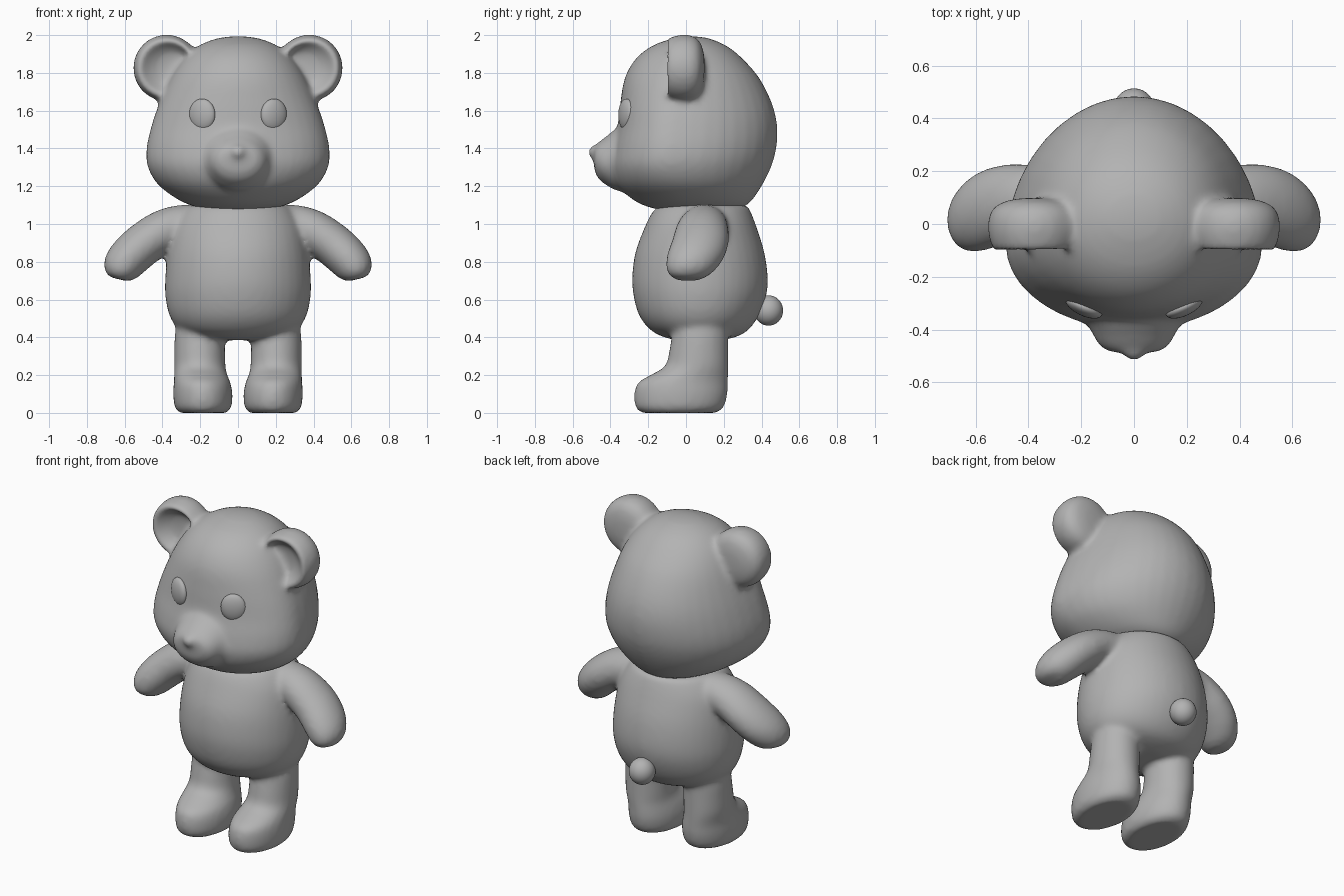
import bpy, bmesh, math
from mathutils import Vector, Matrix

cube = bpy.data.objects.get("Cube")
if cube:
    bpy.data.objects.remove(cube, do_unlink=True)

TONE = (0.45, 0.45, 0.45, 1)
grey = bpy.data.materials.new("soft grey")
grey.use_nodes = True
grey.diffuse_color = TONE
grey.node_tree.nodes["Principled BSDF"].inputs["Base Color"].default_value = TONE
SIDES = 40


def spline(points, steps=5):
    """Catmull-Rom curve through tuples of any length."""
    p = [Vector(q) for q in points]
    p = [p[0]] + p + [p[-1]]
    out = []
    for a, b, c, d in zip(p, p[1:], p[2:], p[3:]):
        for i in range(steps):
            t = i / steps
            out.append(b + (c - a) * t / 2 + (a - b * 2.5 + c * 2 - d / 2) * t * t
                       + (b * 1.5 - a / 2 - c * 1.5 + d / 2) * t ** 3)
    return out + [p[-1]]


def skin(bm, rings):
    """Closed surface through rings of (centre, sideways axis, back axis, front axis)."""
    loops = []
    for centre, u, back, front in rings:
        loop = []
        for i in range(SIDES):
            c, s = math.cos(math.tau * i / SIDES), math.sin(math.tau * i / SIDES)
            loop.append(bm.verts.new(centre + u * c + (back * s if s > 0 else front * -s)))
        loops.append(loop)
    for low, high in zip(loops, loops[1:]):
        for i in range(SIDES):
            j = (i + 1) % SIDES
            bm.faces.new((low[i], low[j], high[j], high[i]))
    bm.faces.new(loops[0])
    bm.faces.new(loops[-1])


def stack(bm, sections, side=0):
    """Horizontal sections: height, half width, front, widest y, back, centre x."""
    skin(bm, [(Vector((side * x, mid, z)), Vector((w, 0, 0)),
               Vector((0, back - mid, 0)), Vector((0, front - mid, 0)))
              for z, w, front, mid, back, x in spline(sections)])


def ball(bm, centre, radii, turn=0):
    m = Matrix.Translation(centre) @ Matrix.Rotation(turn, 4, 'Z') @ Matrix.Diagonal((*radii, 1))
    bmesh.ops.create_uvsphere(bm, u_segments=32, v_segments=20, radius=1, matrix=m)


def finish(bm, name, blend=0):
    """Make the object; blend fuses overlapping forms into one soft skin."""
    bmesh.ops.recalc_face_normals(bm, faces=bm.faces)
    mesh = bpy.data.meshes.new(name)
    bm.to_mesh(mesh)
    bm.free()
    mesh.materials.append(grey)
    mesh.shade_smooth()
    obj = bpy.data.objects.new(name, mesh)
    bpy.context.collection.objects.link(obj)
    if blend:
        fuse = obj.modifiers.new("Fuse", 'REMESH')
        fuse.mode = 'VOXEL'
        fuse.voxel_size = 0.016
        fuse.use_smooth_shade = True
        soften = obj.modifiers.new("Soften", 'SMOOTH')
        soften.factor = 0.5
        soften.iterations = blend


# Head, widest forward of its middle
bm = bmesh.new()
stack(bm, [(*s, 0) for s in (
    (1.07, .13, -.12, .05, .26), (1.11, .28, -.25, 0, .335), (1.2, .415, -.36, -.05, .4),
    (1.3, .477, -.4, -.08, .45), (1.4, .484, -.39, -.08, .478), (1.52, .458, -.362, -.07, .483),
    (1.64, .417, -.348, -.05, .455), (1.77, .36, -.325, -.02, .39), (1.87, .295, -.27, 0, .305),
    (1.94, .215, -.185, .01, .22), (1.98, .12, -.08, .02, .13), (1.993, .04, -.01, .025, .06))])

# Muzzle and nose
skin(bm, [(Vector((0, y, z)), Vector((w, 0, 0)), Vector((0, 0, h)), Vector((0, 0, -h)))
          for y, w, h, z in spline([
              (-.2, .2, .19, 1.34), (-.36, .18, .165, 1.34), (-.42, .155, .13, 1.335),
              (-.46, .132, .1, 1.335), (-.484, .09, .062, 1.345), (-.487, .01, .01, 1.35)])])
ball(bm, (0, -.472, 1.38), (.05, .046, .042))

# Ears, dished at the front with the hollow set towards the head
for side in (-1, 1):
    dish = spline([(.005, -.035, .045), (.08, -.042, .035), (.12, -.075, .015), (.143, -.105, 0),
                   (.163, -.08, 0), (.177, -.01, 0), (.16, .055, 0), (.1, .09, 0), (.005, .1, 0)])
    skin(bm, [(Vector((side * (.378 - shift), y, 1.826)), Vector((r, 0, 0)),
               Vector((0, 0, r)), Vector((0, 0, -r))) for r, y, shift in dish])
finish(bm, "head", 10)

# Torso
bm = bmesh.new()
stack(bm, [(z, w, f, .07, b, 0) for z, w, f, b in (
    (.385, .1, -.06, .2), (.41, .24, -.14, .285), (.45, .32, -.2, .34),
    (.52, .365, -.25, .388), (.62, .385, -.278, .425), (.72, .385, -.285, .433),
    (.85, .372, -.268, .415), (.98, .345, -.22, .375), (1.06, .3, -.18, .345),
    (1.1, .26, -.14, .325))])
for side in (-1, 1):
    # Arm sections: centre, thickness, depth
    arm = spline([(.15, .1, .985, .11, .11), (.28, .095, .988, .115, .125),
                  (.39, .085, .962, .115, .14), (.49, .075, .9, .115, .15),
                  (.57, .05, .83, .112, .15), (.62, .025, .77, .1, .13),
                  (.647, .01, .727, .067, .09), (.653, .005, .712, .02, .03)])
    rings = []
    for i, s in enumerate(arm):
        a, b = arm[max(i - 1, 0)], arm[min(i + 1, len(arm) - 1)]
        along = Vector((side * (b[0] - a[0]), 0, b[2] - a[2])).normalized()
        across = along.cross(Vector((0, 1, 0)))
        depth = Vector((0, s[4], 0))
        rings.append((Vector((side * s[0], s[1], s[2])), across * s[3], depth, -depth))
    skin(bm, rings)
    # Leg and foot
    stack(bm, [(z, w, f, (f + b) / 2, b, x) for z, w, f, b, x in (
        (0, .125, -.235, .16, .185), (.03, .15, -.268, .2, .185),
        (.1, .157, -.274, .22, .186), (.16, .15, -.255, .223, .19),
        (.205, .14, -.18, .224, .198), (.25, .136, -.11, .224, .202),
        (.34, .134, -.087, .224, .203), (.43, .13, -.07, .224, .203),
        (.52, .11, -.05, .22, .2))], side)
finish(bm, "body", 10)

# Eyes
for side, label in ((1, "left"), (-1, "right")):
    bm = bmesh.new()
    ball(bm, (side * .19, -.315, 1.578), (.075, .033, .085), side * math.radians(25))
    finish(bm, label + "_eye")

# Tail
bm = bmesh.new()
ball(bm, (0, .437, .542), (.077, .077, .08))
finish(bm, "tail")
